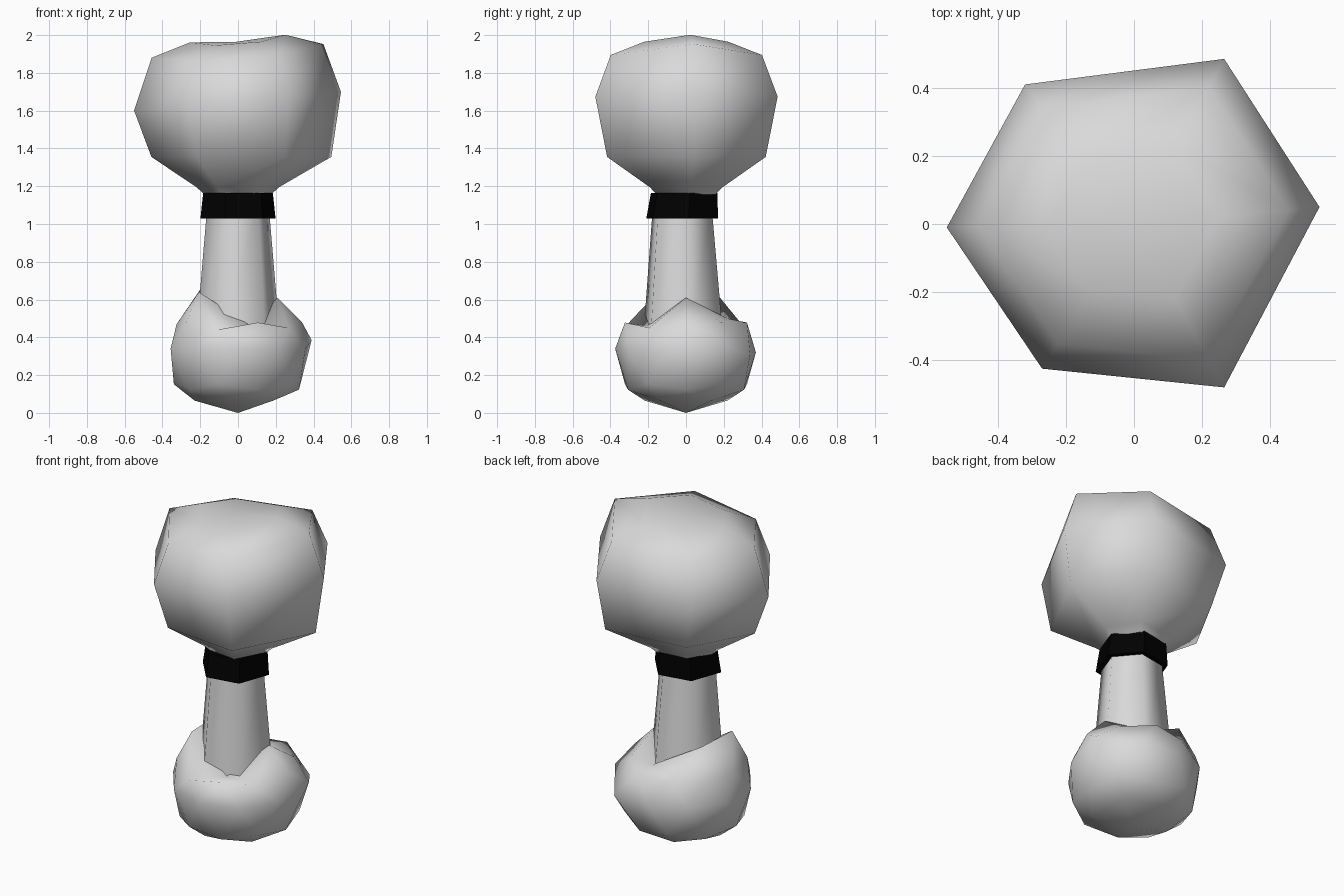
import bpy, bmesh
from math import sin, cos, radians, atan2, degrees, hypot
from mathutils import Vector

cube = bpy.data.objects.get("Cube")
if cube:
    bpy.data.objects.remove(cube, do_unlink=True)


def make_material(name, value):
    mat = bpy.data.materials.new(name)
    mat.use_nodes = True
    color = (value, value, value, 1)
    mat.diffuse_color = color
    mat.node_tree.nodes["Principled BSDF"].inputs["Base Color"].default_value = color
    return mat


light_grey = make_material("light grey", 0.7)
black = make_material("black", 0.0)


def finish(name, bm, mat, smooth):
    bmesh.ops.recalc_face_normals(bm, faces=bm.faces[:])
    for face in bm.faces:
        face.smooth = smooth
    mesh = bpy.data.meshes.new(name)
    bm.to_mesh(mesh)
    bm.free()
    mesh.materials.append(mat)
    obj = bpy.data.objects.new(name, mesh)
    bpy.context.collection.objects.link(obj)


def loft(name, rings, mat, flat_caps=False, tip=None):
    """Join matching rings of points; flat-capped parts are flat shaded."""
    bm = bmesh.new()
    loops = [[bm.verts.new(p) for p in ring] for ring in rings]
    n = len(loops[0])
    for low, high in zip(loops, loops[1:]):
        for i in range(n):
            j = (i + 1) % n
            bm.faces.new((low[i], low[j], high[j], high[i]))
    if flat_caps:
        bm.faces.new(loops[0][::-1])
        bm.faces.new(loops[-1])
    if tip:
        top = bm.verts.new(tip)
        for i in range(n):
            bm.faces.new((loops[-1][i], loops[-1][(i + 1) % n], top))
    finish(name, bm, mat, not flat_caps)


def hexagon(radius, z, y):
    angles = [radians(10 + 60 * i) for i in range(6)]
    return [Vector((radius * cos(a), y + radius * sin(a), z)) for a in angles]


# Head: irregular six-sided lump, slightly tilted, bulging at the middle
corners = [(0.545, 0.05), (0.265, 0.485), (-0.32, 0.41),
           (-0.55, -0.01), (-0.27, -0.425), (0.265, -0.48)]


def head_ring(scale, z, tilt=0.0, bend=0.0, shift=0.0):
    points = [Vector(c) * scale for c in corners]
    return [Vector((p.x + shift, p.y, z + tilt * p.x + bend * p.x ** 2))
            for p in points]


loft("head", [head_ring(0.32, 1.155), head_ring(0.4, 1.195),
              head_ring(0.87, 1.355, shift=0.02), head_ring(1.0, 1.65, 0.09),
              head_ring(0.83, 1.865, 0.08, 0.25),
              head_ring(0.46, 1.947, 0.08, 0.55)],
     light_grey, tip=(-0.02, 0, 1.963))

# Collar: flat-sided band under the head
loft("collar", [hexagon(0.202, 1.03, -0.02), hexagon(0.187, 1.165, -0.01)],
     black, flat_caps=True)

# Handle: tapered six-sided post
loft("handle", [hexagon(0.225, 0.4, -0.015), hexagon(0.165, 1.1, -0.02)],
     light_grey)

# Base: faceted ball whose torn rim grips the post.
# Rim points by direction: (radius, height); the high ones stand up in spikes
rim = {0: (0.21, 0.61), 72: (0.23, 0.5), 144: (0.25, 0.65),
       216: (0.255, 0.64), 288: (0.22, 0.46)}
shoulder = {36: (0.31, 0.48), 108: (0.31, 0.47), 180: (0.325, 0.47),
            252: (0.355, 0.44), 324: (0.33, 0.45)}
equator = {18: (0.41, 0.385), 54: (0.42, 0.31), 90: (0.37, 0.32)}

bm = bmesh.new()
bmesh.ops.create_icosphere(bm, subdivisions=2, radius=0.365)
for v in bm.verts:
    turn = round(degrees(atan2(v.co.y, v.co.x))) % 360
    reach, level = hypot(v.co.x, v.co.y), v.co.z
    radius, height = reach, level + 0.365
    if reach < 0.01:
        height = 0.4 if level > 0 else 0.0       # top pole sinks into the post
    elif level > 0.28:
        radius, height = rim[turn]
    elif level > 0.175:
        # the ring alternates between corner points and edge midpoints
        if turn in shoulder:
            radius, height = shoulder[turn]
        else:
            height -= 0.05
    elif abs(level) < 0.03:
        radius, height = equator.get(turn, (0.375, 0.34))
    elif level < -0.28:
        radius, height = reach * 1.2, 0.065
    else:
        radius, height = reach * 1.04, height - 0.05
    v.co = (radius * cos(radians(turn)), radius * sin(radians(turn)), height)
finish("base_ball", bm, light_grey, True)
